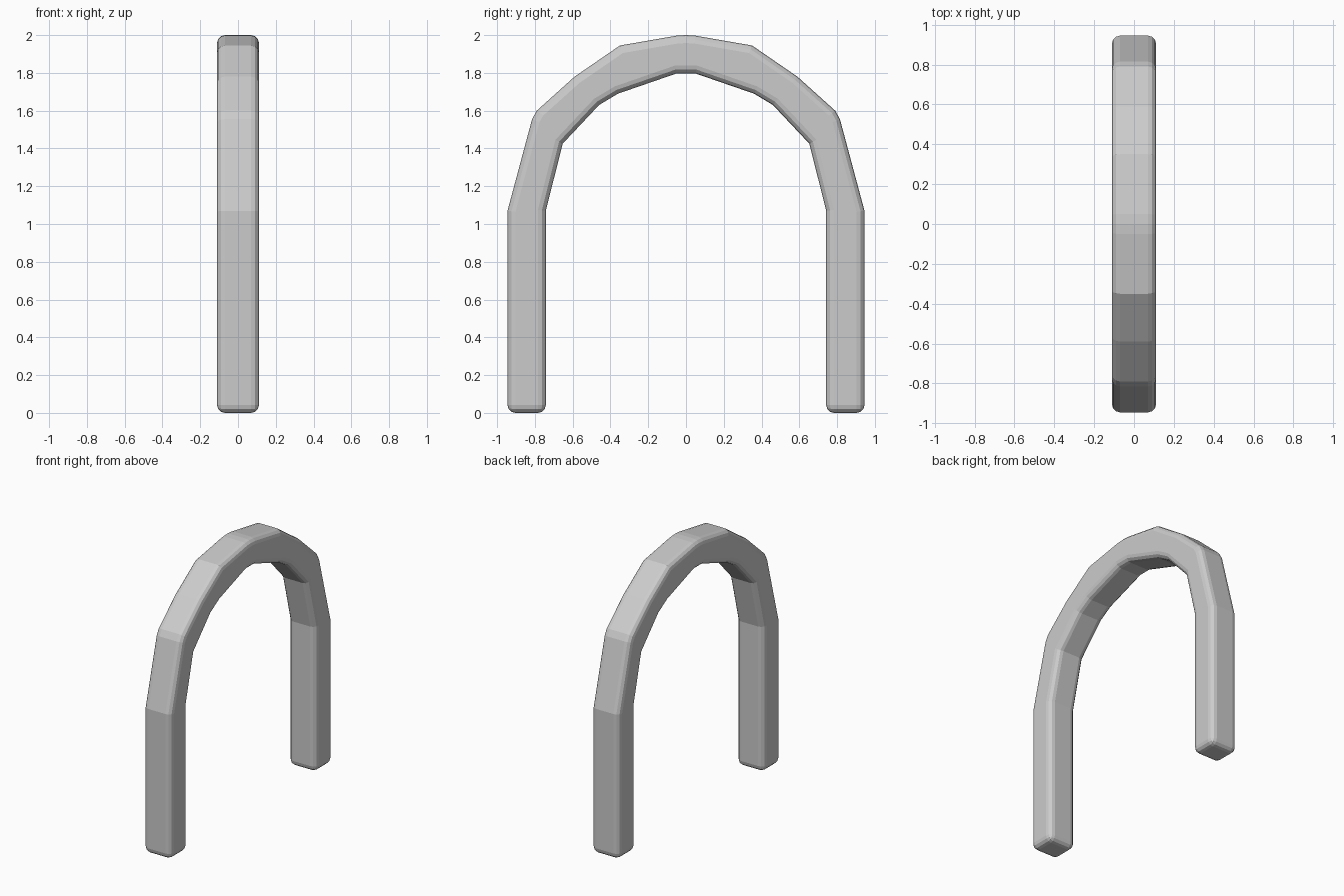
import bpy, bmesh

if "Cube" in bpy.data.objects:
    bpy.data.objects.remove(bpy.data.objects["Cube"])

HALF_WIDTH = 0.111

# half profile in the y-z plane, outer edge from foot to crown, inner edge from foot to crown
outer = [(0.945, 0), (0.945, 1.07), (0.815, 1.555), (0.79, 1.60),
         (0.59, 1.78), (0.35, 1.945), (0.05, 1.997)]
inner = [(0.742, 0), (0.742, 1.07), (0.653, 1.425), (0.46, 1.63),
         (0.36, 1.69), (0.05, 1.797)]


def mirrored(points):
    return [(-y, z) for y, z in points]


# full closed outline: over the outside, back along the inside
outline = (outer + [(0, 2.0)] + mirrored(outer)[::-1]
           + mirrored(inner) + inner[::-1])

# arch: extruded outline
bm = bmesh.new()
face = bm.faces.new([bm.verts.new((-HALF_WIDTH, y, z)) for y, z in outline])
ext = bmesh.ops.extrude_face_region(bm, geom=[face])
moved = [v for v in ext["geom"] if isinstance(v, bmesh.types.BMVert)]
bmesh.ops.translate(bm, verts=moved, vec=(2 * HALF_WIDTH, 0, 0))
bmesh.ops.recalc_face_normals(bm, faces=bm.faces)
mesh = bpy.data.meshes.new("arch")
bm.to_mesh(mesh)
bm.free()
arch = bpy.data.objects.new("arch", mesh)
bpy.context.collection.objects.link(arch)

# rounded long edges and feet
bevel = arch.modifiers.new("rounded_edges", 'BEVEL')
bevel.width = 0.042
bevel.segments = 3
bevel.limit_method = 'ANGLE'
bevel.angle_limit = 1.0
